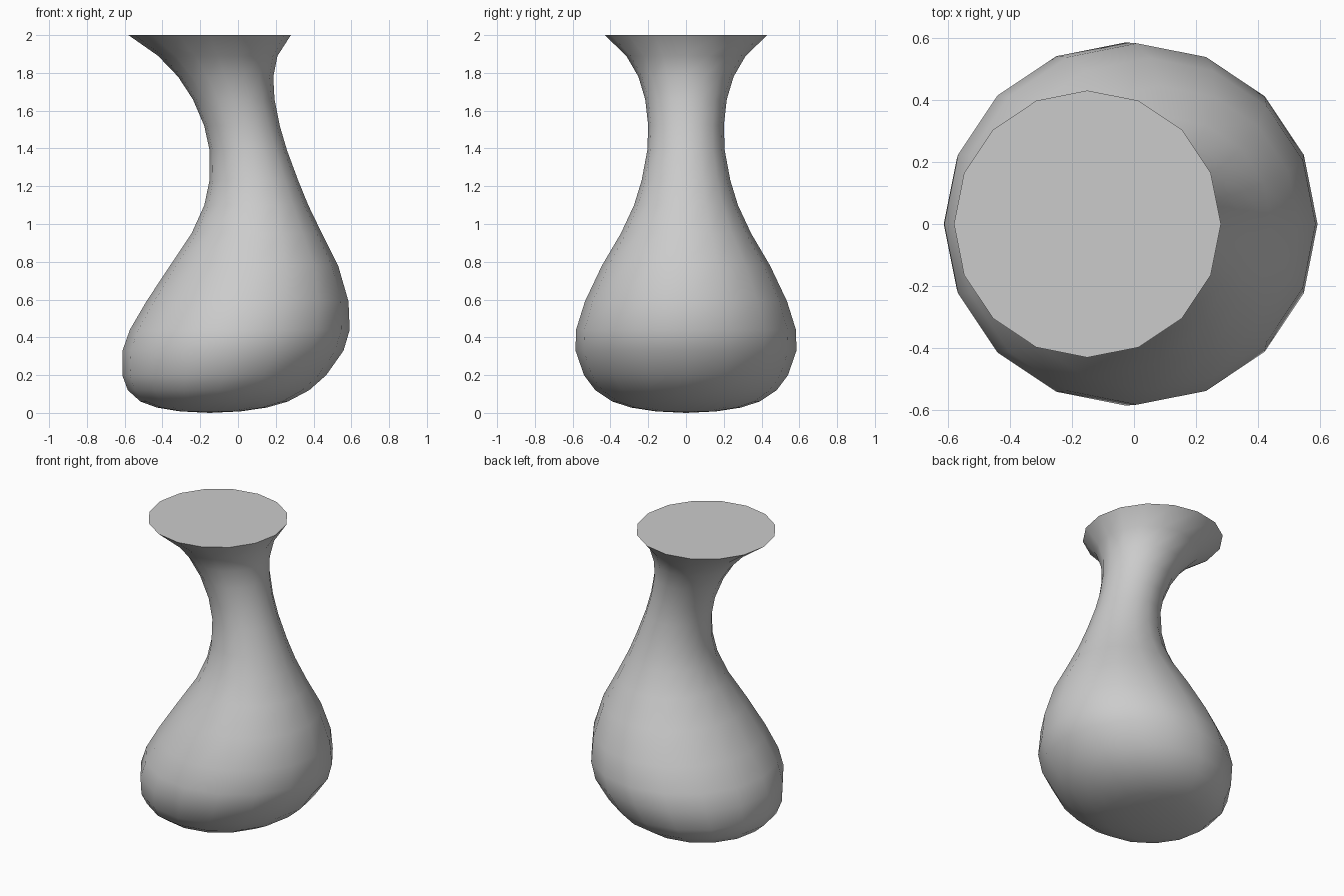
import bpy, bmesh, math

if "Cube" in bpy.data.objects:
    bpy.data.objects.remove(bpy.data.objects["Cube"])

SIDES = 16
# Vase profile: (height, radius)
profile = [(0.008, 0.16), (0.028, 0.29), (0.06, 0.39), (0.12, 0.48), (0.2, 0.54),
           (0.33, 0.585), (0.44, 0.582), (0.59, 0.535), (0.78, 0.445), (0.95, 0.345),
           (1.1, 0.275), (1.23, 0.235), (1.39, 0.205), (1.52, 0.2), (1.66, 0.216),
           (1.78, 0.252), (1.89, 0.316), (2.0, 0.43)]


def bow(z):
    # Sideways bow of the centre line
    return -0.15 + 0.25 * math.sin(math.pi * z / 2)


bm = bmesh.new()
rings = []
for z, r in profile:
    angles = [2 * math.pi * i / SIDES for i in range(SIDES)]
    rings.append([bm.verts.new((bow(z) + r * math.cos(a), r * math.sin(a), z)) for a in angles])

# Side wall
for low, high in zip(rings, rings[1:]):
    for i in range(SIDES):
        j = (i + 1) % SIDES
        bm.faces.new((low[i], low[j], high[j], high[i]))

# Rounded bottom closes at a point, mouth closes with a flat cap
tip = bm.verts.new((bow(0), 0, 0))
for i in range(SIDES):
    bm.faces.new((tip, rings[0][(i + 1) % SIDES], rings[0][i]))
for f in bm.faces:
    f.smooth = True
cap = bm.faces.new(rings[-1])
cap.smooth = False
for e in cap.edges:
    e.smooth = False

mesh = bpy.data.meshes.new("vase")
bm.to_mesh(mesh)
bm.free()
vase = bpy.data.objects.new("vase", mesh)
bpy.context.collection.objects.link(vase)
